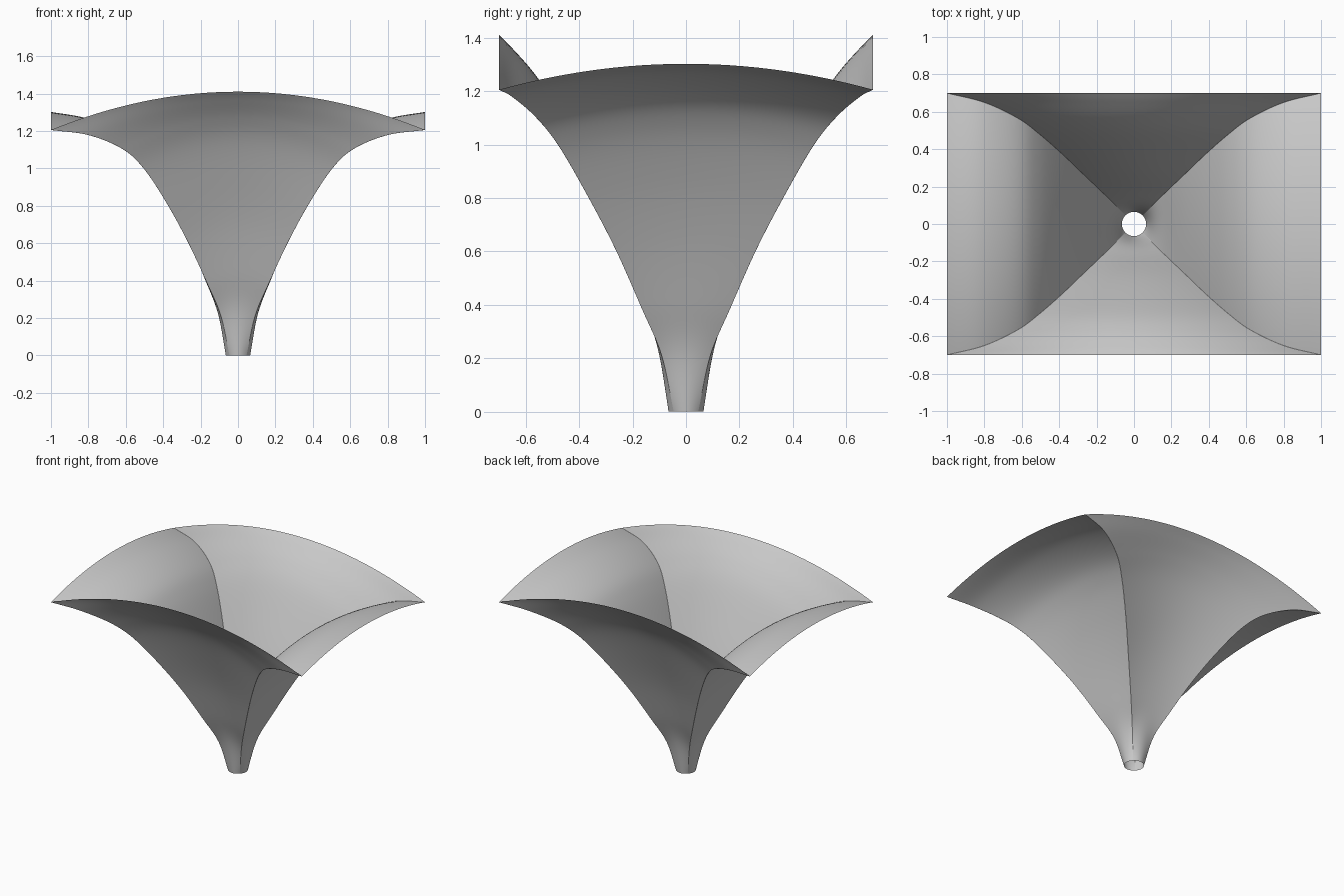
import bpy, bmesh
from math import sin, cos, pi, atan2, hypot
from mathutils import Vector

cube = bpy.data.objects.get("Cube")
if cube:
    bpy.data.objects.remove(cube)

ROWS_PER_SPAN = 8      # steps between neighbouring rail points
COLS = 40              # columns in each of the four panels
NECK = 0.065           # radius of the round open foot
ARCH_LONG, ARCH_SHORT = 0.205, 0.097   # rise of the rim edges above the corners

# Corner rail from the round foot to one rim corner
RAIL = [Vector(p) for p in (
    (.046, .046, 0), (.091, .091, .21), (.165, .165, .385), (.27, .265, .61),
    (.385, .375, .82), (.505, .48, 1.0), (.62, .565, 1.105),
    (.8, .65, 1.178), (1, .7, 1.205))]


def smooth_path(pts, steps):
    """Catmull-Rom path through the points."""
    ext = [2 * pts[0] - pts[1]] + pts + [2 * pts[-1] - pts[-2]]
    out = []
    for a, b, c, d in zip(ext, ext[1:], ext[2:], ext[3:]):
        for k in range(steps):
            t = k / steps
            out.append(b + (c - a) * t / 2 + (a - 2.5 * b + 2 * c - d / 2) * t**2
                       + (3 * b - a - 3 * c + d) * t**3 / 2)
    return out + [pts[-1]]


def section(corner, s):
    """Closed ring through the four mirrored corners, arched between them."""
    signs = [(-1, -1), (1, -1), (1, 1), (-1, 1)]
    ring = []
    for i in range(4):
        (ax, ay), (bx, by) = signs[i], signs[(i + 1) % 4]
        a = Vector((corner.x * ax, corner.y * ay, corner.z))
        b = Vector((corner.x * bx, corner.y * by, corner.z))
        arch = (ARCH_LONG if i % 2 == 0 else ARCH_SHORT) * s**0.85
        out_dir = Vector(((a.x + b.x), (a.y + b.y), 0)).normalized()
        bulge = (NECK - RAIL[0].x) * (1 - s)
        for j in range(COLS):
            u = -cos(pi * j / COLS)          # columns gather near the creases
            p = a.lerp(b, (u + 1) / 2)
            rise = 1 - u * u
            ring.append(p + Vector((0, 0, arch * rise)) + out_dir * bulge * rise)
    return ring


# Canopy shell: one open funnel skin from round foot to arched rectangular rim
path = smooth_path(RAIL, ROWS_PER_SPAN)
lengths = [0]
for p, q in zip(path, path[1:]):
    lengths.append(lengths[-1] + (q - p).length)

bm = bmesh.new()
rings = [[bm.verts.new(v) for v in section(p, d / lengths[-1])]
         for p, d in zip(path, lengths)]
for low, high in zip(rings, rings[1:]):
    n = len(low)
    for k in range(n):
        m = (k + 1) % n
        bm.faces.new((low[k], high[k], high[m], low[m])).smooth = True

mesh = bpy.data.meshes.new("canopy_shell")
bm.to_mesh(mesh)
bm.free()
shell = bpy.data.objects.new("canopy_shell", mesh)
bpy.context.scene.collection.objects.link(shell)

# Plain grey skin
grey = bpy.data.materials.new("light_grey")
grey.use_nodes = True
colour = (0.6, 0.6, 0.6, 1)
grey.diffuse_color = colour
grey.node_tree.nodes["Principled BSDF"].inputs["Base Color"].default_value = colour
mesh.materials.append(grey)
